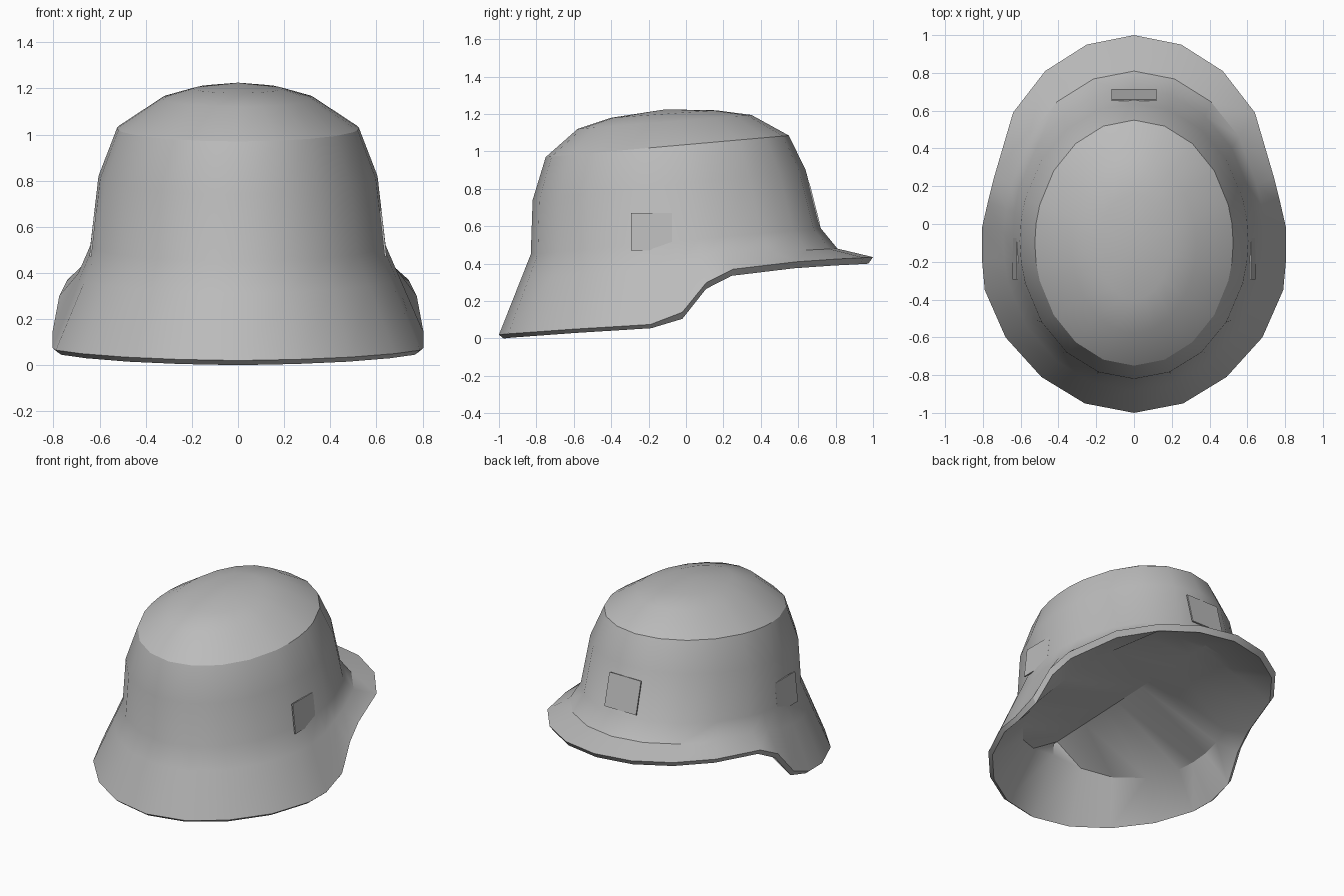
import bpy, bmesh
from math import sin, cos, radians
from mathutils import Matrix, Vector

cube = bpy.data.objects.get("Cube")
if cube:
    bpy.data.objects.remove(cube, do_unlink=True)

grey = bpy.data.materials.new("helmet_grey")
grey.use_nodes = True
grey.diffuse_color = (0.5, 0.5, 0.5, 1)
grey.node_tree.nodes["Principled BSDF"].inputs["Base Color"].default_value = (0.5, 0.5, 0.5, 1)

ANGLES = [0, 18, 36, 54, 72, 81, 90, 99, 108, 126, 144, 162, 180]


def mirrored(half):
    """Close a half ring running from back to front along +x."""
    return half + [Vector((-p.x, p.y, p.z)) for p in half[-2:0:-1]]


def tilted_ring(rx, back, front):
    """Elliptic ring between two (y, z) points on the centre line."""
    mid = [(b + f) / 2 for b, f in zip(back, front)]
    arm = [(b - f) / 2 for b, f in zip(back, front)]
    return [Vector((rx * sin(radians(a)), mid[0] + arm[0] * cos(radians(a)),
                    mid[1] + arm[1] * cos(radians(a)))) for a in ANGLES]


def finish(name, bm):
    bmesh.ops.recalc_face_normals(bm, faces=bm.faces)
    mesh = bpy.data.meshes.new(name)
    bm.to_mesh(mesh)
    bm.free()
    mesh.materials.append(grey)
    ob = bpy.data.objects.new(name, mesh)
    bpy.context.collection.objects.link(ob)
    bpy.ops.object.select_all(action='DESELECT')
    ob.select_set(True)
    bpy.context.view_layer.objects.active = ob
    bpy.ops.object.shade_smooth_by_angle(angle=radians(29))


# Stepped rim: raised brim at the back, low guard around the front
rim = [Vector(p) for p in (
    (0, 1, .435), (.25, .95, .432), (.47, .81, .425), (.64, .59, .41),
    (.74, .25, .37), (.775, .11, .3), (.805, -.02, .14), (.805, -.19, .075),
    (.79, -.35, .065), (.68, -.6, .05), (.49, -.81, .035), (.26, -.95, .025), (0, -1, .02))]

# Dome and wall rings, crown first
crown_top = tilted_ring(.19, (.16, 1.22), (-.4, 1.18))
crown_mid = tilted_ring(.33, (.35, 1.195), (-.58, 1.12))
crown_edge = tilted_ring(.525, (.55, 1.085), (-.75, .97))
wall_upper = tilted_ring(.605, (.64, .9), (-.82, .74))
wall_lower = tilted_ring(.64, (.72, .59), (-.83, .45))

# Fold where the brim turns outward
fold = []
for a, w, r in zip(ANGLES, wall_lower, rim):
    p = w.lerp(r, .32)
    p.z -= .06 * max(0, cos(radians(a))) ** .4
    fold.append(p)

# Rim thickness, then a steep lining closed by a shallow roof along the centre line
lip = [Vector((p.x * .97, p.y * .975, p.z - .035 if p.y > -.1 else p.z - .02)) for p in rim]
lining = tilted_ring(.62, (.69, .5), (-.78, .36))
for a, p in zip(ANGLES, lining):
    p.z -= .16 * max(0, sin(radians(a) * 1.3 - .8))
ridge = [Vector((0, p.y, .47 + p.y * .04)) for p in lining]

bm = bmesh.new()
rings = [[bm.verts.new(p) for p in mirrored(half)] for half in
         (crown_top, crown_mid, crown_edge, wall_upper, wall_lower, fold, rim, lip, lining, ridge)]
count = len(rings[0])
apex = bm.verts.new((0, -.11, 1.225))
for i in range(count):
    j = (i + 1) % count
    bm.faces.new((apex, rings[0][i], rings[0][j]))
    for a, b in zip(rings, rings[1:]):
        bm.faces.new((a[i], b[i], b[j], a[j]))
bmesh.ops.remove_doubles(bm, verts=bm.verts, dist=.002)
finish("helmet_shell", bm)


# Flat patches lying almost flush with the wall
def plate(name, centre, size, tilt, axis):
    bm = bmesh.new()
    place = Matrix.Translation(centre) @ Matrix.Rotation(tilt, 4, axis) @ Matrix.Diagonal((*size, 1))
    bmesh.ops.create_cube(bm, size=1, matrix=place)
    finish(name, bm)


for name, side in (("left", 1), ("right", -1)):
    plate(name + "_side_plate", (.629 * side, -.185, .57), (.009, .22, .2), -.11 * side, 'Y')
plate("brim_side_plate", (0, .683, .725), (.24, .009, .22), .25, 'X')
